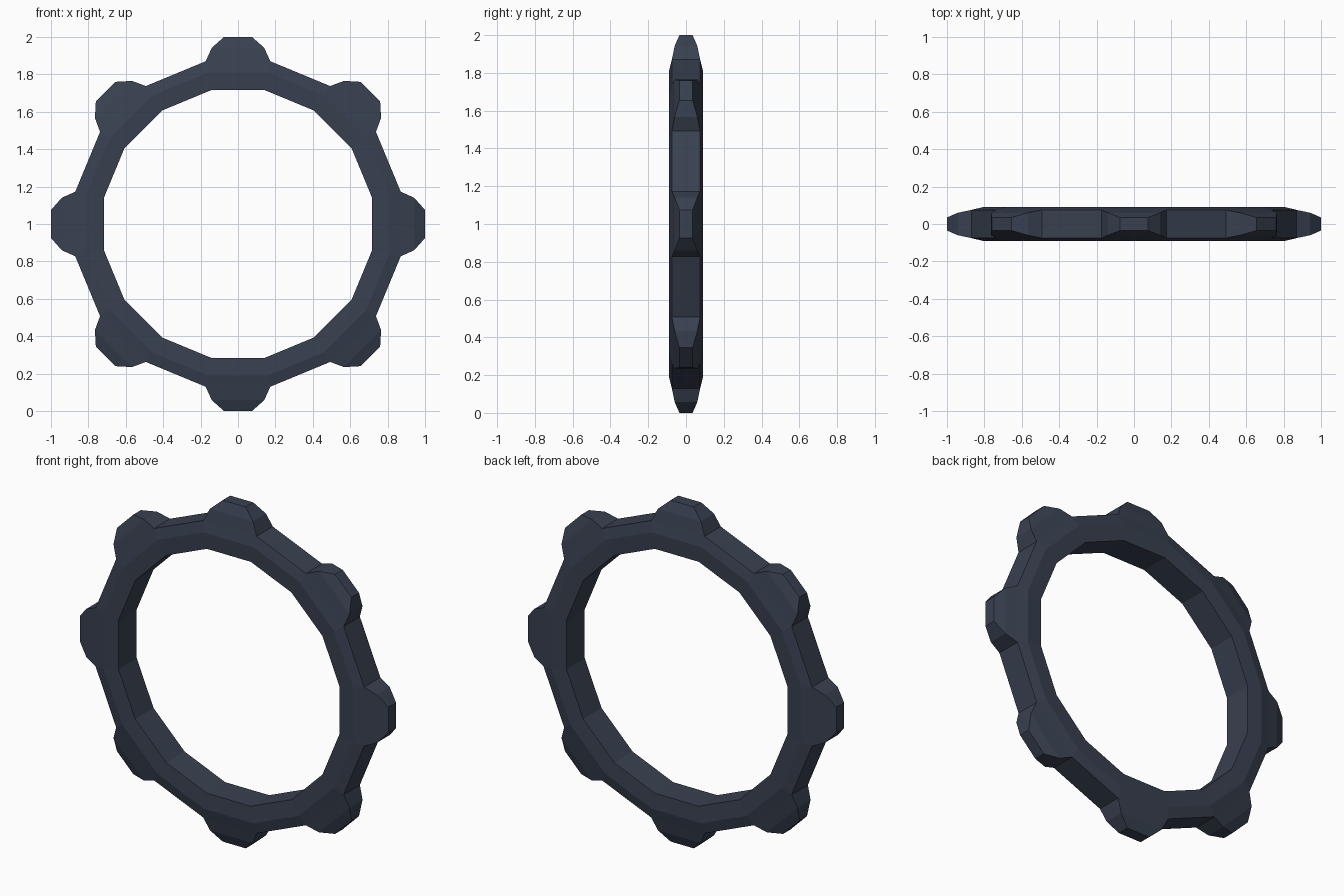
import bpy, bmesh
from math import sin, cos, pi
from mathutils import Vector

if "Cube" in bpy.data.objects:
    bpy.data.objects.remove(bpy.data.objects["Cube"])

SIDES = 16
CENTRE = Vector((0, 0, 1))
# Ring cross-section: (corner radius, y)
SECTION = [(0.73, -0.085), (0.825, -0.09), (0.887, -0.075),
           (0.887, 0.075), (0.825, 0.09), (0.73, 0.085)]
# Tooth levels: (distance from centre, half width, half depth)
TOOTH = [(0.942, 0.14, 0.06), (1.0, 0.075, 0.035)]

bm = bmesh.new()

# Sixteen-sided ring, flat side up
loops = []
for i in range(SIDES):
    a = 2 * pi * (i + 0.5) / SIDES
    loops.append([bm.verts.new(CENTRE + Vector((r * sin(a), y, r * cos(a))))
                  for r, y in SECTION])
outer_faces = []
n = len(SECTION)
for i in range(SIDES):
    p, q = loops[i - 1], loops[i]
    for j in range(n):
        k = (j + 1) % n
        face = bm.faces.new((p[j], p[k], q[k], q[j]))
        if j == 2:
            outer_faces.append((i, face))

# Tapered tooth on every second outer face
for i, face in outer_faces:
    if i % 2:
        continue
    a = 2 * pi * i / SIDES
    out = Vector((sin(a), 0, cos(a)))
    side = Vector((cos(a), 0, -sin(a)))
    for dist, half_w, half_d in TOOTH:
        face = bmesh.ops.extrude_discrete_faces(bm, faces=[face])["faces"][0]
        for v in face.verts:
            s = 1 if (v.co - CENTRE).dot(side) > 0 else -1
            d = 1 if v.co.y > 0 else -1
            v.co = CENTRE + out * dist + side * s * half_w + Vector((0, d * half_d, 0))

bmesh.ops.recalc_face_normals(bm, faces=bm.faces)
mesh = bpy.data.meshes.new("toothed_ring")
bm.to_mesh(mesh)
bm.free()
ring = bpy.data.objects.new("toothed_ring", mesh)
bpy.context.collection.objects.link(ring)

# Dark slate colour
mat = bpy.data.materials.new("dark_slate")
mat.diffuse_color = (0.04, 0.052, 0.08, 1)
mat.use_nodes = True
mat.node_tree.nodes["Principled BSDF"].inputs["Base Color"].default_value = mat.diffuse_color
mesh.materials.append(mat)
